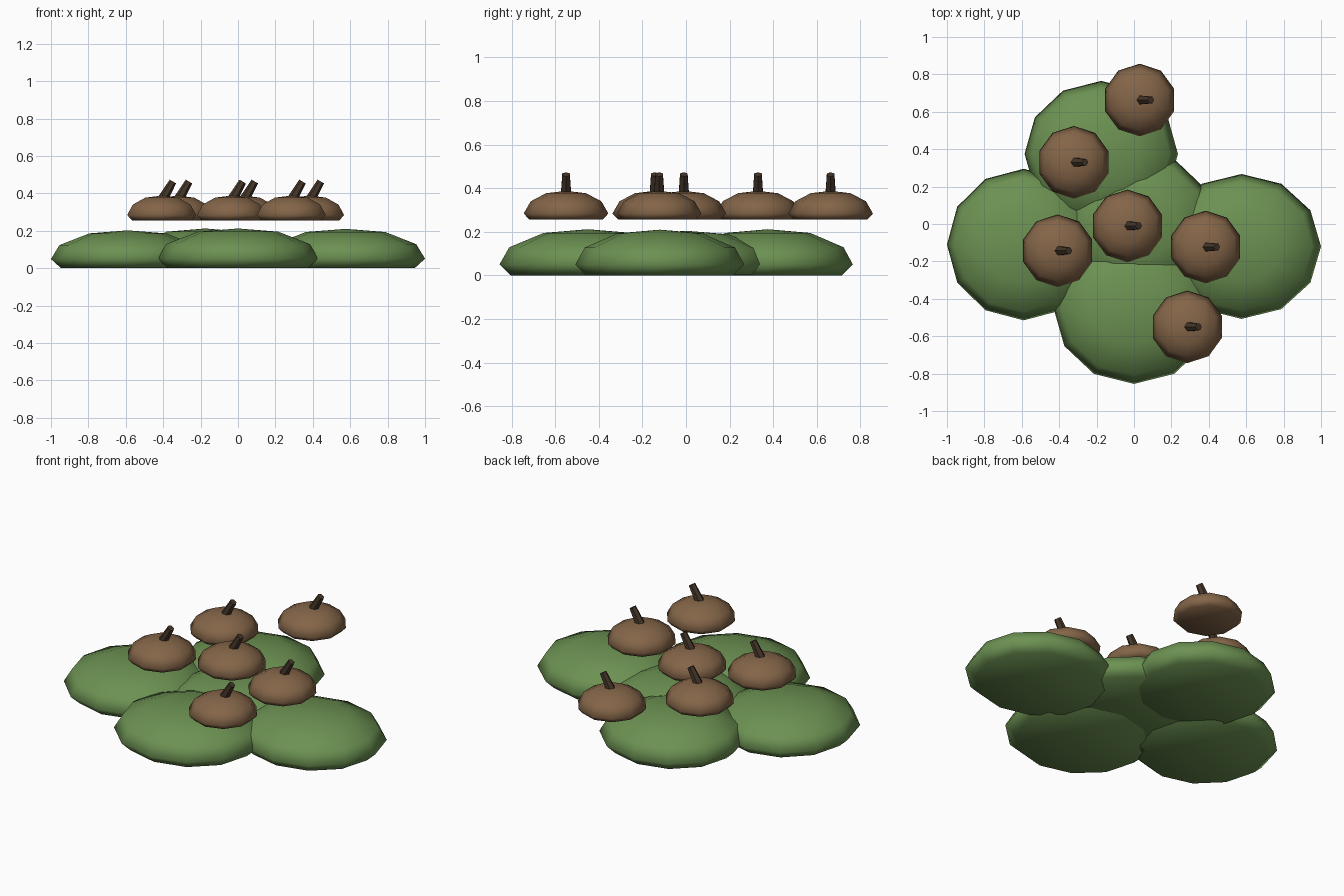
import bpy, bmesh, math
from mathutils import Vector, Matrix

if "Cube" in bpy.data.objects:
    bpy.data.objects.remove(bpy.data.objects["Cube"])


def material(name, color):
    m = bpy.data.materials.new(name)
    m.diffuse_color = (*color, 1.0)
    m.use_nodes = True
    m.node_tree.nodes["Principled BSDF"].inputs["Base Color"].default_value = m.diffuse_color
    return m


GREEN = material("leaf green", (0.15, 0.285, 0.085))
BROWN = material("cap brown", (0.23, 0.13, 0.065))
DARK = material("stem dark brown", (0.06, 0.037, 0.022))


def finish(name, bm, mat, smooth=True):
    bmesh.ops.recalc_face_normals(bm, faces=bm.faces)
    me = bpy.data.meshes.new(name)
    bm.to_mesh(me)
    bm.free()
    me.materials.append(mat)
    for p in me.polygons:
        p.use_smooth = smooth
    ob = bpy.data.objects.new(name, me)
    bpy.context.collection.objects.link(ob)
    return ob


def dome(name, profile, sides, turn, mat, loc, scale=(1, 1, 1)):
    """Rings from a (radius, height) profile, flat below, pointed to a pole on top."""
    bm = bmesh.new()
    rings = []
    for r, z in profile[:-1]:
        rings.append([bm.verts.new((r * math.cos(turn + 2 * math.pi * i / sides),
                                    r * math.sin(turn + 2 * math.pi * i / sides), z))
                      for i in range(sides)])
    top = bm.verts.new((0, 0, profile[-1][1]))
    bottom = bm.verts.new((0, 0, profile[0][1]))
    for i in range(sides):
        j = (i + 1) % sides
        for a, b in zip(rings, rings[1:]):
            bm.faces.new((a[i], a[j], b[j], b[i]))
        bm.faces.new((rings[-1][i], rings[-1][j], top))
        bm.faces.new((rings[0][j], rings[0][i], bottom))
    bmesh.ops.scale(bm, vec=scale, verts=bm.verts)
    bmesh.ops.translate(bm, vec=loc, verts=bm.verts)
    return finish(name, bm, mat)


# Overlapping rounded leaf pads: x, y, base z, radius x, radius y, height
PAD = [(0.87, 0), (1.0, 0.24), (0.89, 0.61), (0.5, 0.92), (0, 1.0)]
pads = {
    "left_pad": (-0.59, -0.11, 0, 0.41, 0.405, 0.202),
    "right_pad": (0.575, -0.12, 0, 0.425, 0.387, 0.21),
    "back_pad": (-0.175, 0.375, 0, 0.41, 0.39, 0.212),
    "front_pad": (0.0, -0.45, 0, 0.43, 0.405, 0.212),
    "centre_pad": (0.02, 0.0, 0.003, 0.41, 0.39, 0.202),
}
for name, (x, y, z, rx, ry, h) in pads.items():
    dome(name, PAD, 12, 0, GREEN, (x, y, z), (rx, ry, h))

# Domed caps floating above the pads, each with a leaning stem
CAP = [(0.168, 0.256), (0.194, 0.284), (0.162, 0.34), (0.092, 0.377), (0, 0.388)]
spots = [(0.03, 0.663), (-0.322, 0.33), (-0.035, -0.01),
         (-0.408, -0.143), (0.383, -0.123), (0.285, -0.55)]
for k, (x, y) in enumerate(spots, 1):
    dome(f"cap_{k}", CAP, 10, math.pi / 2, BROWN, (x, y, 0))

    start, end = Vector((x, y, 0.36)), Vector((x + 0.06, y, 0.463))
    axis = end - start
    bm = bmesh.new()
    bmesh.ops.create_cone(bm, cap_ends=True, segments=6, radius1=0.028, radius2=0.02,
                          depth=axis.length,
                          matrix=Matrix.Translation((start + end) / 2)
                          @ axis.to_track_quat('Z', 'Y').to_matrix().to_4x4())
    finish(f"stem_{k}", bm, DARK, smooth=False)
